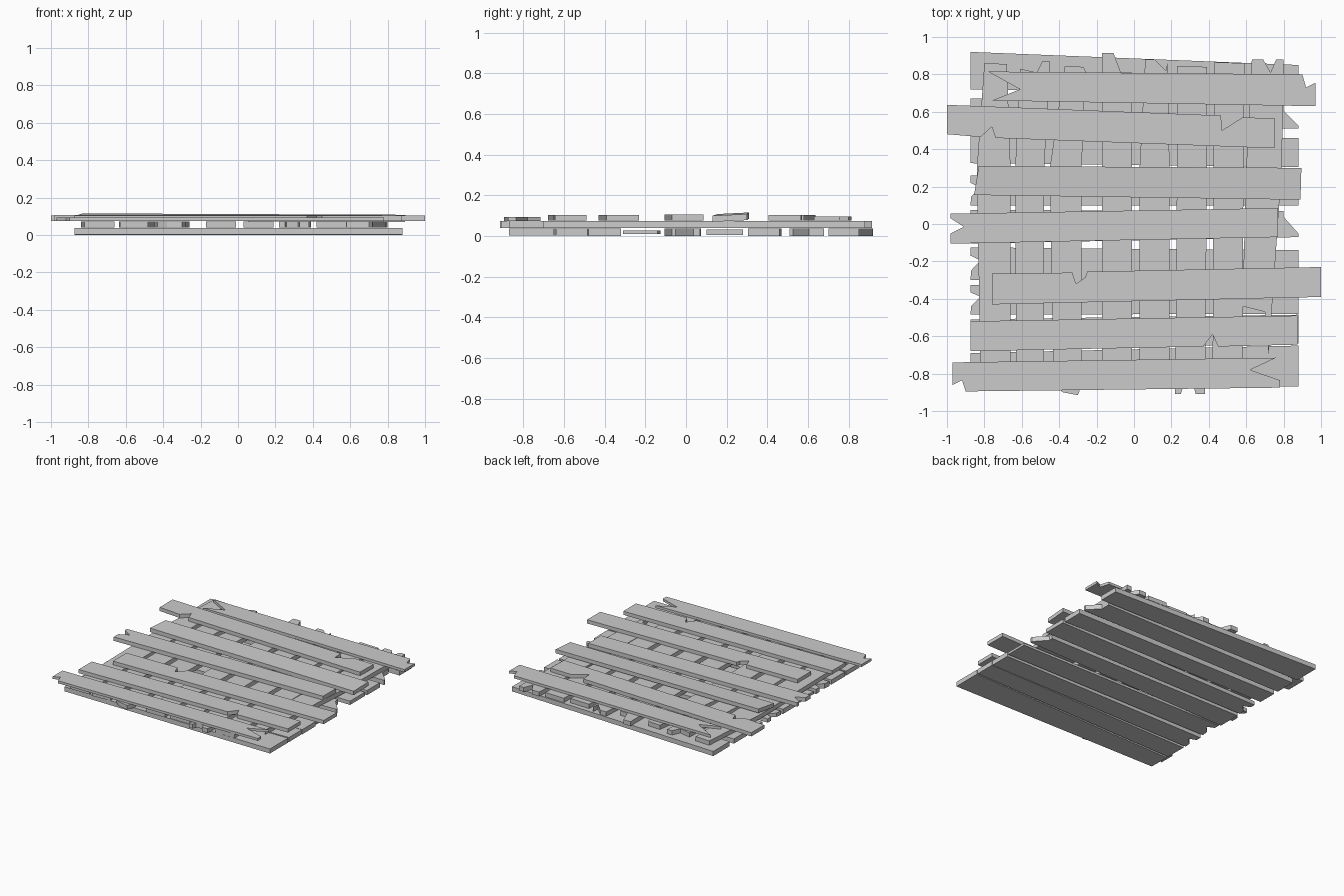
import bpy, bmesh


def plank(name, pts, z0, z1, slope=(0, 0)):
    """Extrude a plank outline from z0 to z1; slope tilts it along x and y."""
    bm = bmesh.new()
    cy = sum(p[1] for p in pts) / len(pts)
    lift = lambda x, y: slope[0] * x + slope[1] * (y - cy)
    low = [bm.verts.new((x, y, z0 + lift(x, y))) for x, y in pts]
    top = [bm.verts.new((x, y, z1 + lift(x, y))) for x, y in pts]
    bm.faces.new(low)
    bm.faces.new(top)
    n = len(pts)
    for i in range(n):
        j = (i + 1) % n
        bm.faces.new((low[i], low[j], top[j], top[i]))
    bmesh.ops.recalc_face_normals(bm, faces=bm.faces)
    me = bpy.data.meshes.new(name)
    bm.to_mesh(me)
    bm.free()
    bpy.context.collection.objects.link(bpy.data.objects.new(name, me))


# Top layer: seven loose planks with splintered ends
plank("top_plank_1", [(-.78, .815), (-.61, .72), (-.76, .66), (.97, .63), (.97, .755),
                      (.92, .73), (.90, .80)], .076, .096)
plank("top_plank_2", [(-1, .637), (-1, .48), (-.82, .465), (-.76, .52), (-.74, .46),
                      (.75, .405), (.755, .565), (.58, .57), (.47, .50), (.465, .58)], .076, .104)
plank("top_plank_3", [(-.83, .31), (-.855, .155), (.89, .13), (.895, .30)],
      .078, .108, (-.004, .05))
plank("top_plank_4", [(-.98, .055), (-.98, .03), (-.91, -.015), (-.98, -.05), (-.98, -.105),
                      (.77, -.07), (.77, .085)], .076, .106)
plank("top_plank_5", [(-.76, -.265), (-.76, -.43), (1, -.39), (1, -.23), (-.25, -.255),
                      (-.26, -.285), (-.31, -.32), (-.33, -.26)], .076, .104)
plank("top_plank_6", [(-.875, -.52), (-.875, -.68), (.37, -.655), (.42, -.59), (.45, -.655),
                      (.875, -.645), (.875, -.49)], .076, .104)
plank("top_plank_7", [(-.97, -.74), (-.97, -.86), (-.92, -.835), (-.90, -.895), (.78, -.875),
                      (.78, -.835), (.62, -.78), (.76, -.715)], .074, .093)

# Middle layer: left x, right x, top end outline, bottom end outline
middle = [
    (-.84, -.66, [(-.80, .86), (-.68, .855)], [(-.66, -.86), (-.82, -.86)]),
    (-.635, -.48, [(-.61, .83), (-.52, .81), (-.49, .87), (-.45, .87)], [(-.48, -.86), (-.63, -.87)]),
    (-.45, -.28, [(-.37, .845), (-.27, .84), (-.26, .82)],
     [(-.28, -.86), (-.30, -.915), (-.38, -.90), (-.43, -.86)]),
    (-.17, -.01, [(-.17, .915), (-.11, .915), (-.07, .81), (-.01, .81)], [(-.01, -.87), (-.17, -.87)]),
    (.03, .19, [(.06, .88), (.11, .88), (.17, .82), (.18, .87)], [(.19, -.86), (.03, -.86)]),
    (.23, .39, [(.23, .845), (.39, .84)],
     [(.38, -.91), (.33, -.91), (.32, -.87), (.26, -.88), (.25, -.91), (.22, -.91)]),
    (.425, .585, [(.43, .865), (.59, .86)], [(.58, -.87), (.42, -.87)]),
    (.60, .79, [(.63, .88), (.69, .88), (.73, .81), (.76, .88), (.80, .88)],
     [(.72, -.70), (.70, -.47), (.58, -.44)]),
]
for i, (x0, x1, top, bottom) in enumerate(middle):
    plank(f"middle_plank_{i + 1}", [(x0, .3)] + top + [(x1, .3)] + bottom, .040, .073)

# Bottom layer: y ranges at left and right ends, with thickness range
bottom = [
    (-.69, -.85, -.65, -.87, .002, .037),
    (-.51, -.675, -.485, -.64, .002, .037),
    (-.325, -.485, -.32, -.48, 0, .036),
    (-.125, -.30, -.14, -.31, .010, .028),
    (.075, -.105, .07, -.07, 0, .036),
    (.26, .10, .28, .10, .004, .033),
    (.47, .325, .46, .305, 0, .036),
    (.67, .51, .68, .51, 0, .036),
    (.92, .72, .85, .70, 0, .036),
]
for i, (a, b, c, d, z0, z1) in enumerate(bottom):
    m, w = (a + b) / 2, a - b
    left = [(-.875, a), (-.875, b)]
    if i in (2, 3, 5):  # splintered left ends
        left = [(-.875, a), (-.875, m + .25 * w), (-.82, m + .1 * w), (-.87, m - .2 * w), (-.875, b)]
    right = [(.88, d), (.88, c)]
    if i in (4, 7):  # splintered right ends
        right = [(.88, d), (.88, d + .1 * w), (.80, d + .6 * w), (.80, c)]
    plank(f"bottom_plank_{i + 1}", left + right, z0, z1)
